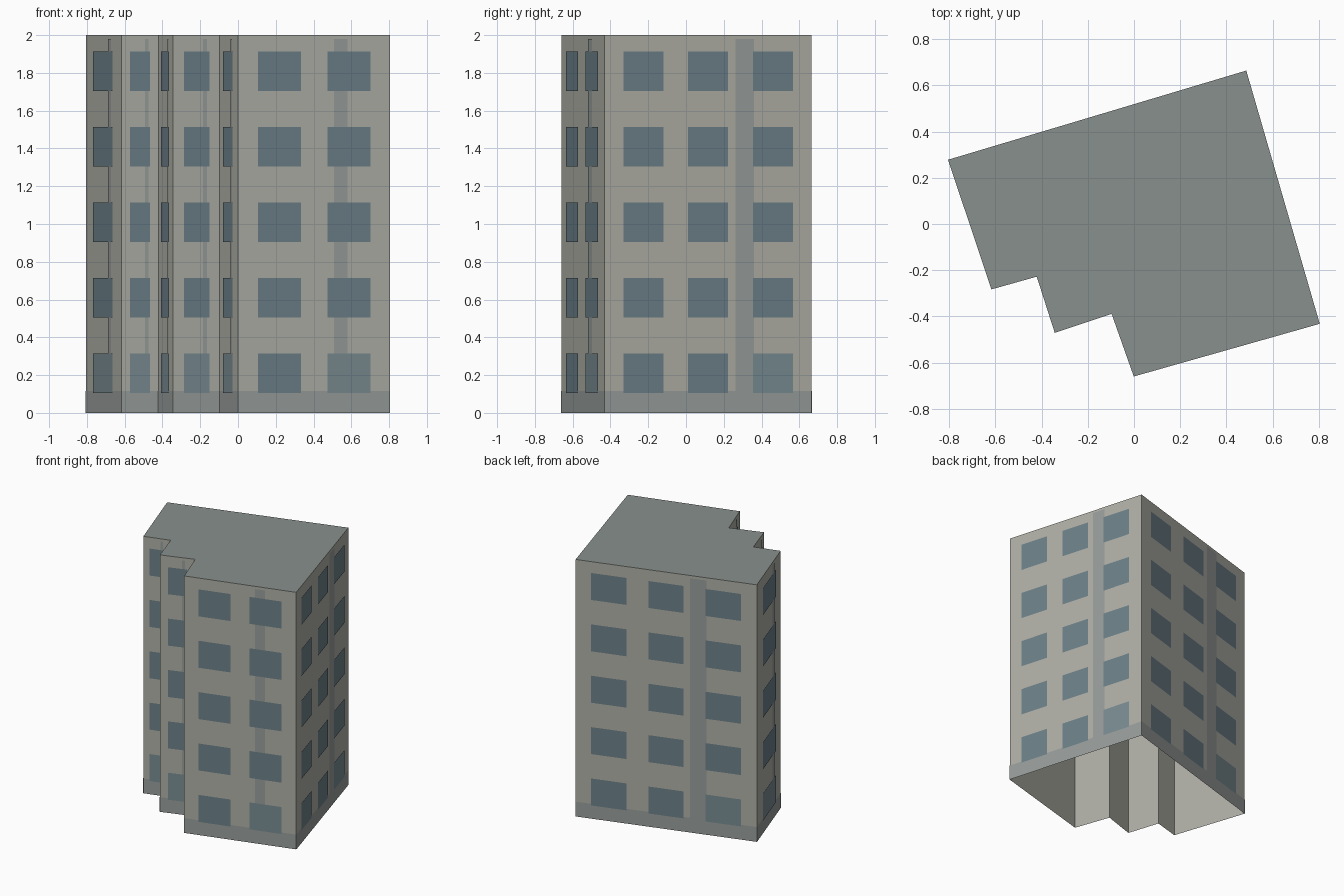
import bpy
import bmesh
from mathutils import Vector

if "Cube" in bpy.data.objects:
    bpy.data.objects.remove(bpy.data.objects["Cube"])

HEIGHT = 2.0
FLOORS = 5
FLOOR_STEP = 0.4
# Stepped footprint, counter-clockwise from the back left corner
PLAN = [Vector(p) for p in (
    (-0.805, 0.278), (-0.617, -0.283), (-0.421, -0.228), (-0.343, -0.471),
    (-0.097, -0.389), (-0.001, -0.66), (0.804, -0.432), (0.486, 0.664))]
WALLS = [(PLAN[i], PLAN[(i + 1) % len(PLAN)]) for i in range(len(PLAN))]


def material(name, rgb):
    mat = bpy.data.materials.new(name)
    mat.diffuse_color = (*rgb, 1.0)
    mat.use_nodes = True
    mat.node_tree.nodes["Principled BSDF"].inputs["Base Color"].default_value = mat.diffuse_color
    return mat


def make_object(name, bm, mat):
    mesh = bpy.data.meshes.new(name)
    bm.to_mesh(mesh)
    bm.free()
    mesh.materials.append(mat)
    obj = bpy.data.objects.new(name, mesh)
    bpy.context.collection.objects.link(obj)
    return obj


def add_panel(bm, wall, u0, u1, z0, z1, lift):
    """Flat rectangle on a wall; u runs 0..1 along it, lift pushes it outwards."""
    a, b = wall
    d = b - a
    out = Vector((d.y, -d.x)).normalized() * lift
    corners = ((u0, z0), (u1, z0), (u1, z1), (u0, z1))
    bm.faces.new([bm.verts.new((*(a + d * u + out), z)) for u, z in corners])


def columns(wall):
    """Start and end fractions of each window column on a wall."""
    length = (wall[1] - wall[0]).length
    count = 3 if length > 1.0 else 2 if length > 0.7 else 1
    margin = min(0.036 / length, 0.065)
    cell = (1 - 2 * margin) / count
    half = cell * 0.31
    centres = [margin + cell * (i + 0.5) for i in range(count)]
    return [(c - half, c + half) for c in centres]


wall_mat = material("wall_plaster", (0.43, 0.43, 0.385))
roof_mat = material("roof_grey", (0.25, 0.28, 0.265))
trim_mat = material("trim_grey", (0.31, 0.335, 0.325))
glass_mat = material("window_glass", (0.15, 0.215, 0.245))
entry_mat = material("entrance_glass", (0.19, 0.26, 0.285))

# Outer walls: an open shell without a floor
bm = bmesh.new()
for w in WALLS:
    add_panel(bm, w, 0, 1, 0, HEIGHT, 0)
bmesh.ops.remove_doubles(bm, verts=bm.verts, dist=1e-4)
make_object("outer_walls", bm, wall_mat)

# Flat roof
bm = bmesh.new()
bm.faces.new([bm.verts.new((p.x, p.y, HEIGHT)) for p in PLAN])
make_object("flat_roof", bm, roof_mat)

# Base band around the foot of the walls
bm = bmesh.new()
for w in WALLS:
    add_panel(bm, w, 0, 1, 0, 0.115, 0.002)
make_object("base_band", bm, trim_mat)

# One vertical strip per wall, running behind the windows
bm = bmesh.new()
for w in WALLS:
    add_panel(bm, w, 0.633, 0.722, 0.105, 1.98, 0.003)
make_object("vertical_strips", bm, trim_mat)

# Window grid; the last ground-floor opening of each wall is an entrance
windows, entrances = bmesh.new(), bmesh.new()
for w in WALLS:
    cols = columns(w)
    for floor in range(FLOORS):
        z = 0.104 + floor * FLOOR_STEP
        for u0, u1 in cols:
            is_entry = floor == 0 and (u0, u1) == cols[-1]
            add_panel(entrances if is_entry else windows,
                      w, u0, u1, z, z + 0.21, 0.005)
make_object("windows", windows, glass_mat)
make_object("entrance_panels", entrances, entry_mat)
